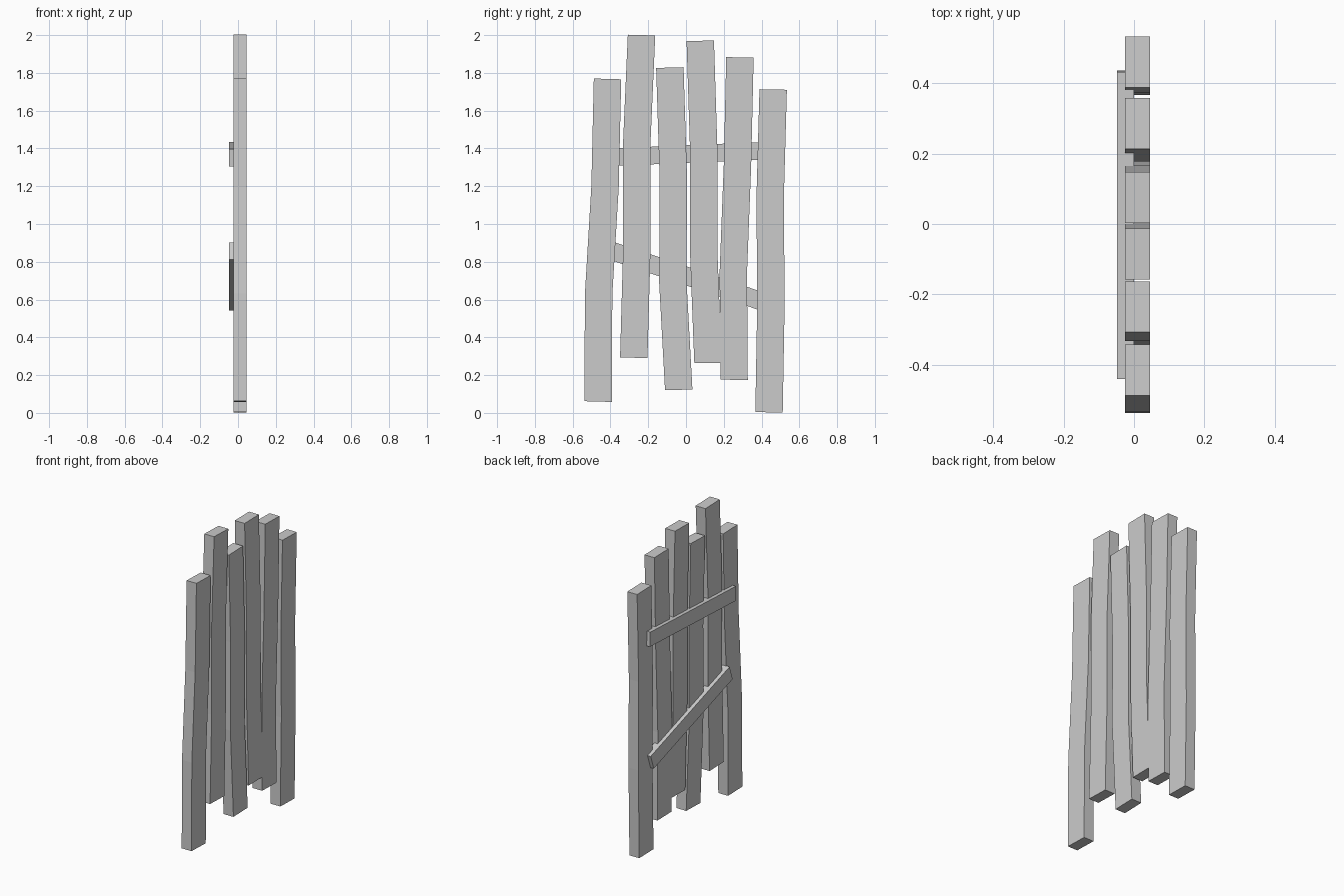
import bpy, bmesh

if "Cube" in bpy.data.objects:
    bpy.data.objects.remove(bpy.data.objects["Cube"])


def board(name, sections, x0, x1):
    """Extrude a strip of (y, z) left/right section pairs along x."""
    outline = [s[0] for s in sections] + [s[1] for s in reversed(sections)]
    n, m = len(outline), len(sections)
    bm = bmesh.new()
    back = [bm.verts.new((x0, y, z)) for y, z in outline]
    face = [bm.verts.new((x1, y, z)) for y, z in outline]
    for i in range(n):
        j = (i + 1) % n
        bm.faces.new((back[i], back[j], face[j], face[i]))
    for ring in (back, face):
        for i in range(m - 1):
            bm.faces.new((ring[i], ring[i + 1], ring[n - 2 - i], ring[n - 1 - i]))
    bmesh.ops.recalc_face_normals(bm, faces=bm.faces)
    mesh = bpy.data.meshes.new(name)
    bm.to_mesh(mesh)
    bm.free()
    obj = bpy.data.objects.new(name, mesh)
    bpy.context.collection.objects.link(obj)
    return obj


# Upright planks: bottom z, top z, left-edge y at four even heights, end tilt
WIDTH = 0.145
planks = [
    (0.060, 1.768, (-0.538, -0.535, -0.501, -0.488), -0.004),
    (0.292, 2.000, (-0.349, -0.333, -0.333, -0.308), -0.004),
    (0.122, 1.828, (-0.111, -0.142, -0.140, -0.158), 0.004),
    (0.264, 1.970, (0.044, 0.022, 0.021, 0.003), 0.002),
    (0.175, 1.882, (0.182, 0.178, 0.200, 0.213), -0.003),
    (0.003, 1.712, (0.367, 0.377, 0.373, 0.389), -0.003),
]
for k, (z0, z1, lefts, tilt) in enumerate(planks):
    sections = []
    for i, y in enumerate(lefts):
        z = z0 + (z1 - z0) * i / 3
        sections.append(((y, z - tilt / 2), (y + WIDTH, z + tilt / 2)))
    board(f"plank_{k + 1}", sections, -0.025, 0.045)

# Cross rails sunk into the back of the planks
board("upper_rail", [((-0.437, 1.305), (0.437, 1.342)),
                     ((-0.441, 1.398), (0.433, 1.435))], -0.048, 0.0)
board("lower_rail", [((-0.407, 0.812), (0.397, 0.541)),
                     ((-0.376, 0.903), (0.428, 0.632))], -0.048, 0.0)
